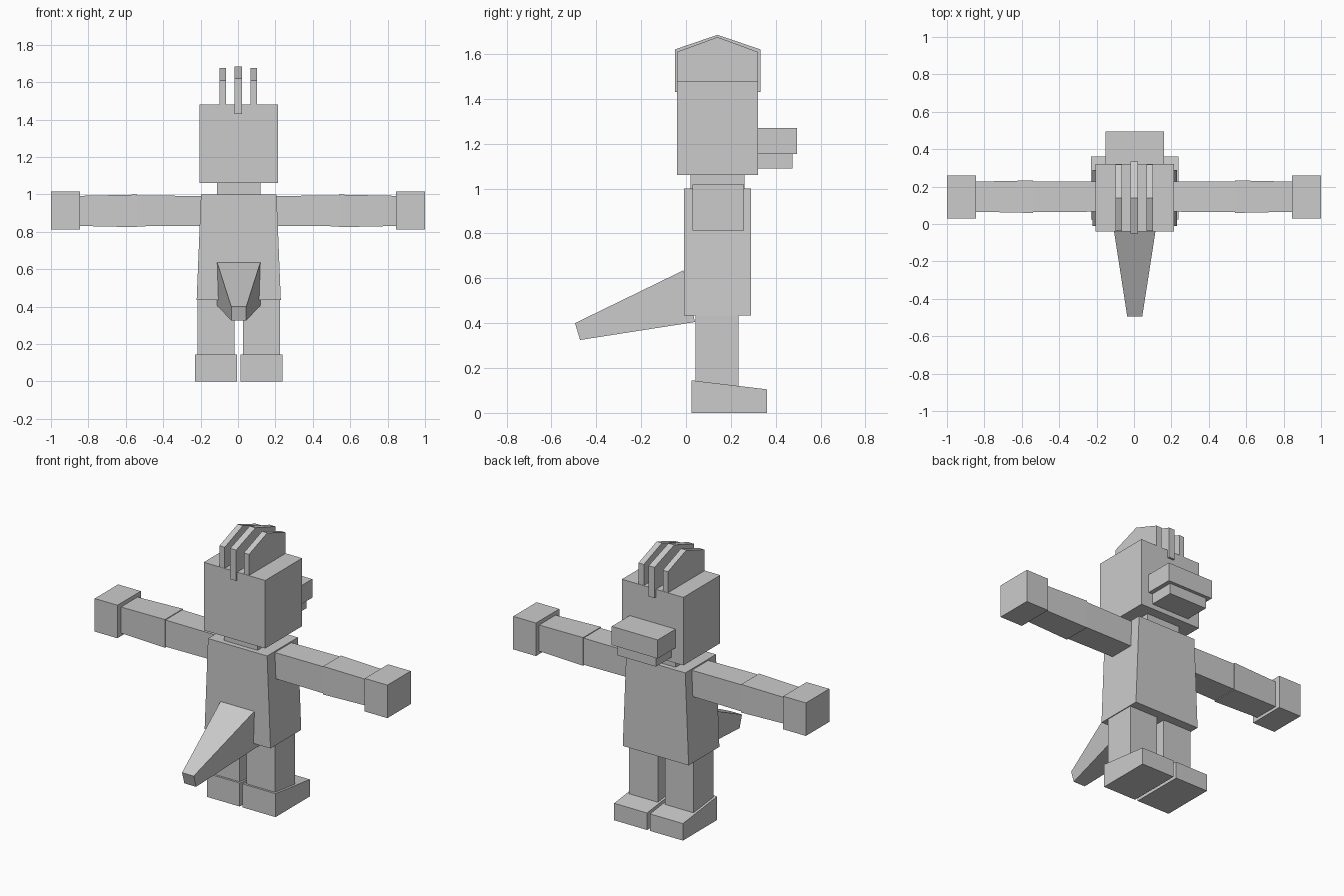
import bpy

cube = bpy.data.objects.get("Cube")
if cube:
    bpy.data.objects.remove(cube)

grey = bpy.data.materials.new("plain grey")
grey.use_nodes = True
colour = (0.6, 0.6, 0.6, 1)
grey.diffuse_color = colour
grey.node_tree.nodes["Principled BSDF"].inputs["Base Color"].default_value = colour

MID = 0.004  # the body's centre line


def loft(name, start, end):
    """Solid between two matching rings of points."""
    n = len(start)
    faces = [tuple(reversed(range(n))), tuple(range(n, 2 * n))]
    faces += [(i, (i + 1) % n, n + (i + 1) % n, n + i) for i in range(n)]
    mesh = bpy.data.meshes.new(name)
    mesh.from_pydata(list(start) + list(end), [], faces)
    mesh.materials.append(grey)
    obj = bpy.data.objects.new(name, mesh)
    bpy.context.collection.objects.link(obj)
    # Make every face point outwards
    import bmesh
    bm = bmesh.new()
    bm.from_mesh(mesh)
    bmesh.ops.recalc_face_normals(bm, faces=bm.faces)
    bm.to_mesh(mesh)
    bm.free()
    return obj


def extrude(name, profile, x0, x1):
    """Side profile of (y, z) points extruded along x."""
    return loft(name, [(x0, y, z) for y, z in profile], [(x1, y, z) for y, z in profile])


def box(name, x0, x1, y0, y1, z0, z1):
    return extrude(name, [(y0, z0), (y1, z0), (y1, z1), (y0, z1)], x0, x1)


def ring(half, y0, y1, z):
    return [(MID - half, y0, z), (MID + half, y0, z), (MID + half, y1, z), (MID - half, y1, z)]


def section(x, half_y, half_z):
    """Rectangular arm section at x."""
    y, z = 0.146, 0.912
    return [(x, y - half_y, z - half_z), (x, y + half_y, z - half_z),
            (x, y + half_y, z + half_z), (x, y - half_y, z + half_z)]


# Head, neck and torso
box("head", MID - 0.21, MID + 0.21, -0.04, 0.32, 1.06, 1.48)
box("neck", MID - 0.115, MID + 0.115, 0.02, 0.26, 0.97, 1.08)
loft("torso", ring(0.225, -0.01, 0.29, 0.435), ring(0.202, -0.01, 0.29, 1.0))

# Muzzle
box("upper_snout", MID - 0.157, MID + 0.157, 0.3, 0.495, 1.155, 1.27)
box("lower_jaw", MID - 0.13, MID + 0.13, 0.3, 0.475, 1.09, 1.155)


# Crest of three peaked plates
def crest(name, x, half, y0, y1, drop):
    peak = [(y0, 1.43), (y1, 1.43), (y1, 1.62 - drop), (0.14, 1.685 - drop), (y0, 1.62 - drop)]
    extrude(name, peak, x - half, x + half)


crest("middle_crest", 0.002, 0.02, -0.05, 0.333, 0)
for side, s in (("left", 1), ("right", -1)):
    crest(side + "_crest", 0.001 + s * 0.083, 0.018, -0.038, 0.318, 0.01)

# Tapering tail
rings = []
for half, top, bottom in ((0.115, (-0.012, 0.635), (0.04, 0.405)),
                          (0.04, (-0.495, 0.4), (-0.472, 0.325))):
    rings.append([(MID - half, *top), (MID + half, *top),
                  (MID + half, *bottom), (MID - half, *bottom)])
loft("tail", *rings)

# Limbs on both sides
for side, s in (("left", 1), ("right", -1)):
    loft(side + "_upper_arm", section(s * 0.17, 0.08, 0.08), section(s * 0.65, 0.083, 0.083))
    loft(side + "_forearm", section(s * 0.54, 0.087, 0.087), section(s * 0.87, 0.08, 0.08))
    box(side + "_hand", s * 0.845, s * 1.0, 0.03, 0.258, 0.813, 1.017)
    box(side + "_leg", MID + s * 0.024, MID + s * 0.22, 0.042, 0.235, 0.1, 0.45)
    extrude(side + "_foot", [(0.025, 0), (0.36, 0), (0.36, 0.105), (0.025, 0.145)],
            MID + s * 0.01, MID + s * 0.235)
